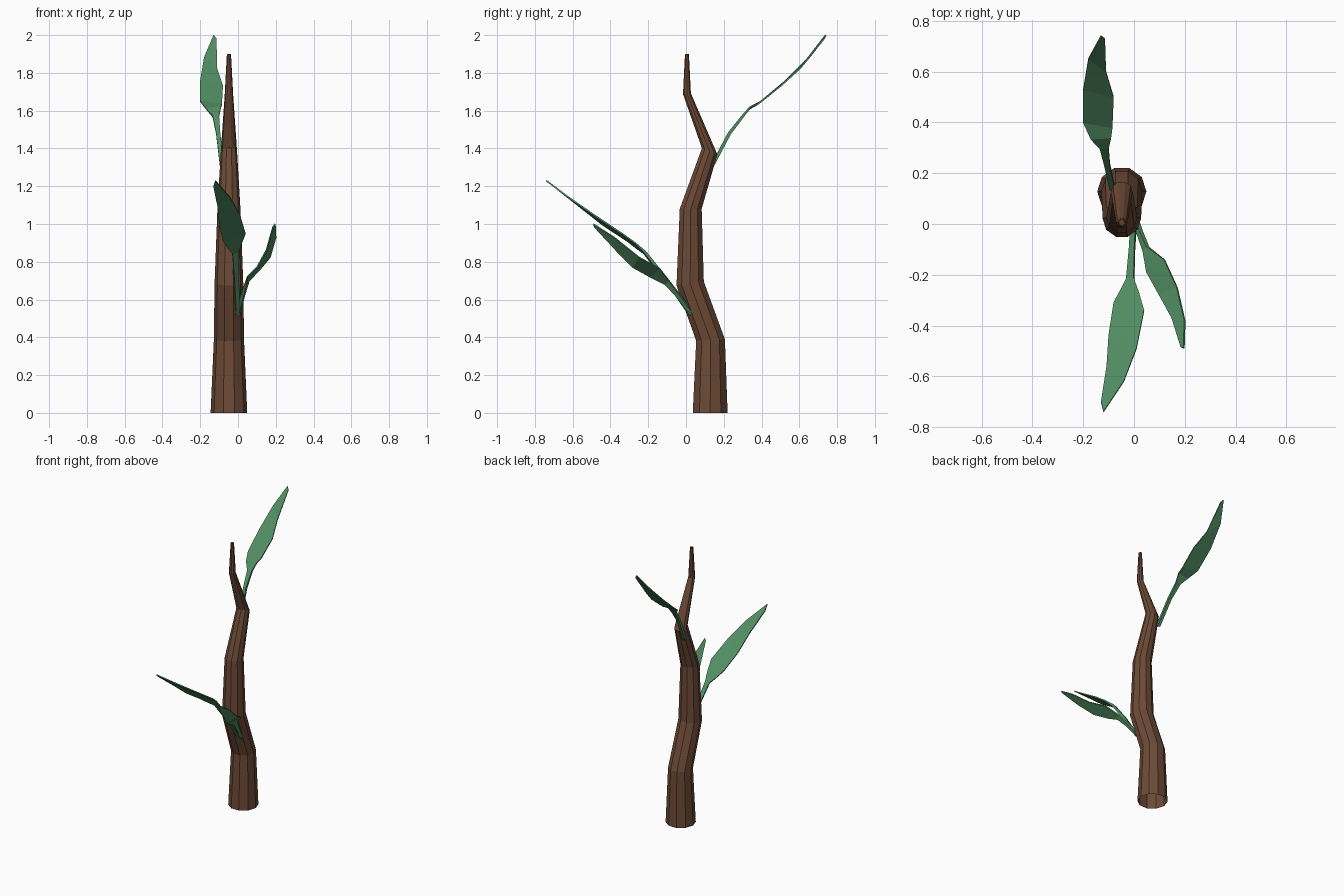
import bpy
import math
from mathutils import Vector

if "Cube" in bpy.data.objects:
    bpy.data.objects.remove(bpy.data.objects["Cube"])


def material(name, rgb):
    m = bpy.data.materials.new(name)
    m.diffuse_color = (*rgb, 1)
    m.use_nodes = True
    m.node_tree.nodes["Principled BSDF"].inputs["Base Color"].default_value = m.diffuse_color
    return m


def loft(name, rings, mat, caps):
    """Join equal-sized rings of points into a flat-shaded tube."""
    n = len(rings[0])
    faces = [(i * n + j, i * n + (j + 1) % n, (i + 1) * n + (j + 1) % n, (i + 1) * n + j)
             for i in range(len(rings) - 1) for j in range(n)]
    if caps:
        faces += [tuple(reversed(range(n))),
                  tuple(range((len(rings) - 1) * n, len(rings) * n))]
    mesh = bpy.data.meshes.new(name)
    mesh.from_pydata([p for r in rings for p in r], [], faces)
    mesh.materials.append(mat)
    obj = bpy.data.objects.new(name, mesh)
    bpy.context.collection.objects.link(obj)
    return obj


def leaf(name, stem, left, right, mat):
    """Thin stem along centre points, widening into a blade between two edges."""
    left = [Vector(p) for p in left]
    right = [Vector(p) for p in right]
    side = (right[0] - left[0]).normalized()
    stem = [Vector(p) for p in stem]
    pairs = [(p - side * 0.011, p + side * 0.011, 0.009) for p in stem]
    pairs += [(a, b, 0.004 if i else 0.007) for i, (a, b) in enumerate(zip(left, right))]
    mids = [(a + b) / 2 for a, b, t in pairs]
    rings = []
    for i, (a, b, t) in enumerate(pairs):
        tangent = mids[min(i + 1, len(mids) - 1)] - mids[max(i - 1, 0)]
        up = (b - a).cross(tangent).normalized() * t
        rings.append([a - up, b - up, b + up, a + up])
    return loft(name, rings, mat, True)


bark = material("bark", (0.15, 0.068, 0.037))
green = material("leaf_green", (0.08, 0.26, 0.12))

# Trunk: ten-sided, crooked and tapering; (y, z, radius, tilt)
path = [(0.128, 0, 0.097, 0), (0.13, 0.385, 0.08, 0.05), (0.022, 0.685, 0.076, 0.15),
        (0.025, 1.08, 0.061, 0), (0.125, 1.385, 0.043, -0.4),
        (0.005, 1.69, 0.022, 0.1), (0.005, 1.90, 0.011, 0)]
rings = []
for y, z, r, tilt in path:
    angles = [math.tau * k / 10 for k in range(10)]
    rings.append([(-0.048 + r * math.cos(a), y + r * math.sin(a),
                   z + tilt * r * math.sin(a)) for a in angles])
loft("trunk", rings, bark, False)

# Upper leaf, pointing back
leaf("upper_leaf",
     [(-0.085, 0.14, 1.31), (-0.105, 0.23, 1.48)],
     [(-.135, .30, 1.57), (-.17, .335, 1.61), (-.20, .40, 1.65),
      (-.20, .53, 1.76), (-.18, .65, 1.88), (-.13, .74, 2.0)],
     [(-.10, .30, 1.57), (-.09, .34, 1.62), (-.085, .38, 1.635),
      (-.08, .50, 1.73), (-.11, .60, 1.82), (-.115, .73, 1.98)], green)

# Large lower leaf, pointing forward
leaf("lower_leaf",
     [(0.0, 0.025, 0.52), (-0.008, -0.10, 0.70)],
     [(-.03, -.22, .845), (-.055, -.265, .875), (-.08, -.31, .91),
      (-.10, -.44, .995), (-.108, -.56, 1.09), (-.13, -.70, 1.20)],
     [(0, -.215, .85), (.02, -.27, .90), (.04, -.34, .95),
      (.01, -.49, 1.05), (-.04, -.62, 1.14), (-.12, -.74, 1.23)], green)

# Small leaf beside it
leaf("small_leaf",
     [(0.002, 0.025, 0.53), (0.025, -0.04, 0.62)],
     [(.04, -.11, .68), (.05, -.19, .72), (.10, -.28, .77),
      (.15, -.37, .86), (.185, -.485, .985)],
     [(.055, -.09, .70), (.12, -.14, .765), (.17, -.25, .825),
      (.20, -.38, .93), (.197, -.49, 1.0)], green)
